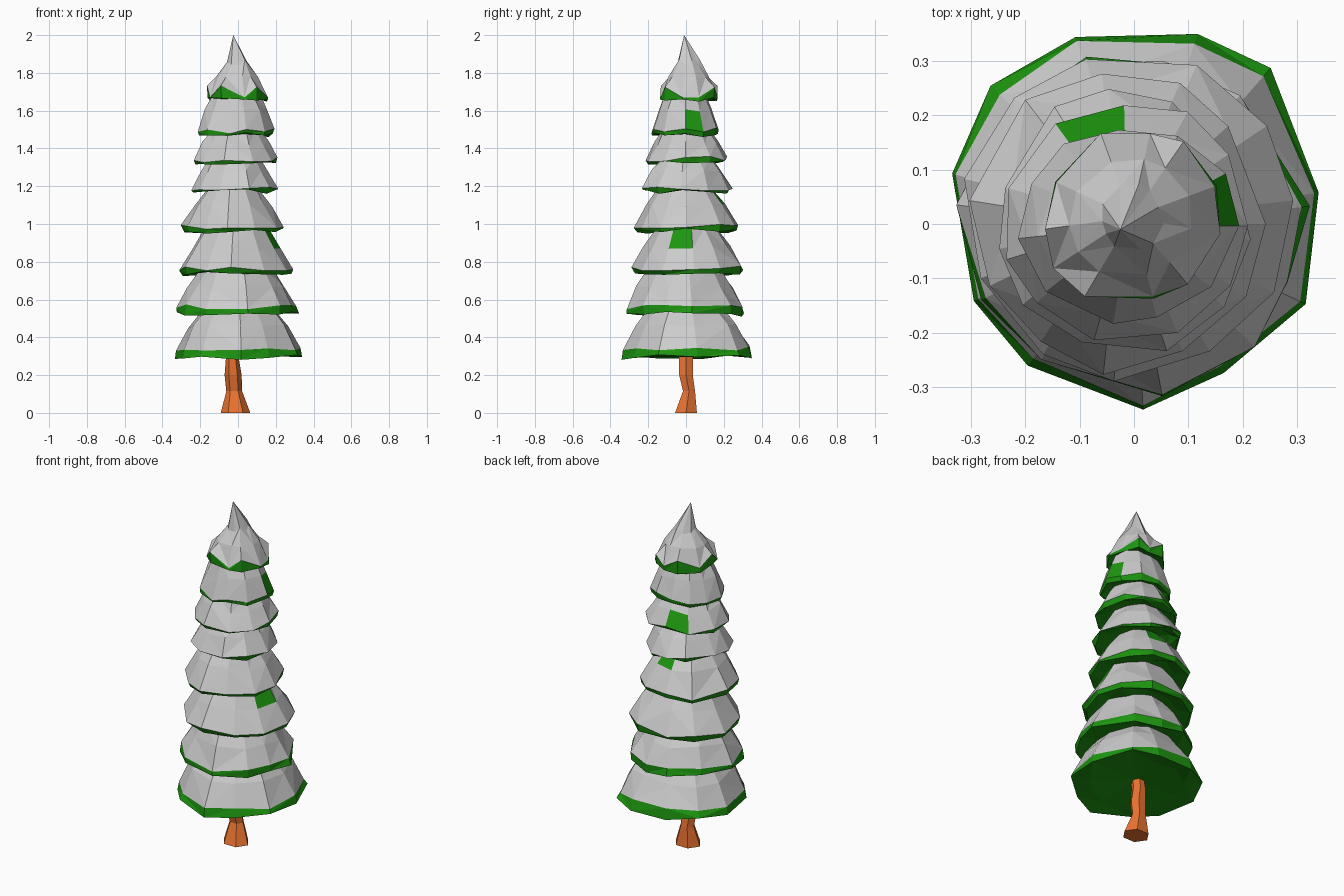
import bpy, math, random

if "Cube" in bpy.data.objects:
    bpy.data.objects.remove(bpy.data.objects["Cube"])

random.seed(7)


def material(name, rgb):
    m = bpy.data.materials.new(name)
    m.diffuse_color = (*rgb, 1)
    m.use_nodes = True
    m.node_tree.nodes["Principled BSDF"].inputs["Base Color"].default_value = m.diffuse_color
    return m


SNOW = material("snow", (0.8, 0.8, 0.8))
GREEN = material("needles", (0.012, 0.3, 0.005))
BARK = material("bark", (0.81, 0.17, 0.03))


def make_object(name, verts, faces, mats, idx=None):
    me = bpy.data.meshes.new(name)
    me.from_pydata(verts, [], faces)
    for m in mats:
        me.materials.append(m)
    if idx:
        me.polygons.foreach_set("material_index", idx)
    me.update()
    bpy.context.collection.objects.link(bpy.data.objects.new(name, me))


def fit(ring, box):
    """Scale a ring so that it fills the box x0, x1, y0, y1."""
    out = []
    xs, ys = [p[0] for p in ring], [p[1] for p in ring]
    for x, y, z in ring:
        u = (x - min(xs)) / (max(xs) - min(xs))
        v = (y - min(ys)) / (max(ys) - min(ys))
        out.append((box[0] + u * (box[1] - box[0]), box[2] + v * (box[3] - box[2]), z))
    return out


def jagged_tier(name, box, z0, z1, top_r, lip, apex=None, bare=None, dip=0.016, lip_f=0.97):
    """Snowy skirt: snow slope, green lip and hollow green underside."""
    n = 11
    cx, cy = (box[0] + box[1]) / 2, (box[2] + box[3]) / 2
    phase = random.uniform(0, 0.6)
    ang = [phase + (i + random.uniform(-0.22, 0.22)) * math.tau / n for i in range(n)]
    jit = [random.uniform(0.95, 1.03) for _ in ang]
    rim = fit([(math.cos(a) * j, math.sin(a) * j, 0) for a, j in zip(ang, jit)], box)

    def ring(f, z, dz, df=0.0):
        res = []
        for x, y, _ in rim:
            g = f + random.uniform(-df, df)
            res.append((cx + (x - cx) * g, cy + (y - cy) * g, z + random.uniform(-dz, dz)))
        return res

    half = (box[1] - box[0] + box[3] - box[2]) / 4
    t = top_r / half
    edge_z = z0 + lip
    rings = [ring(t, z1, 0.005, 0.03)]
    if apex:  # the crown is concave, with a zigzag hem
        rings.insert(0, ring(0.36, 1.86, 0.02, 0.05))
        edge = ring(0.96, edge_z, 0.005, 0.04)
        edge = [(x, y, z + (dip if i % 2 else -dip)) for i, (x, y, z) in enumerate(edge)]
    else:
        rings.append(ring(t + (1 - t) * 0.5, z1 + (edge_z - z1) * 0.47, 0.012, 0.02))
        edge = ring(1.96 - lip_f, edge_z, dip, 0.015)
    rings += [edge, ring(lip_f, z0 + 0.008, 0.014, 0.025), ring(0.72, z0 + 0.022, 0.014, 0.03)]
    verts = [p for r in rings for p in r]
    verts += [apex or (cx, cy, z1), (cx, cy, z0 + 0.05)]
    snow_rows = len(rings) - 3
    faces, idx = [], []
    # the side and row where a patch of snow has slipped off
    side, row = bare or (0, -1)
    gap = [abs((math.degrees(a + math.pi / n) - side + 180) % 360 - 180) for a in ang]
    bald = gap.index(min(gap))
    for i in range(n):
        j = (i + 1) % n
        faces.append((len(verts) - 2, i, j))
        idx.append(0)
        for k in range(len(rings) - 1):
            a, b, c, d = k * n + i, (k + 1) * n + i, (k + 1) * n + j, k * n + j
            faces += [(a, b, c), (a, c, d)] if i % 2 else [(a, b, d), (b, c, d)]
            idx += [int(k >= snow_rows)] * 2
            if i == bald and k == row:
                idx[-1] = idx[-2] = 1
        last = (len(rings) - 1) * n
        faces.append((last + j, last + i, len(verts) - 1))
        idx.append(1)
    make_object(name, verts, faces, [SNOW, GREEN], idx)


# Trunk: crooked six-sided column, flared at the foot
path = [(-0.013, 0.0, 0.0, 0.078, 0.058), (-0.02, 0.016, 0.115, 0.042, 0.032),
        (-0.026, 0.0, 0.2, 0.045, 0.036), (-0.03, 0.0, 0.29, 0.034, 0.038),
        (-0.02, 0.0, 0.4, 0.03, 0.03)]
N = 6
tv = [(x + rx * math.cos(i * math.tau / N), y + ry * math.sin(i * math.tau / N) * 1.15, z)
      for x, y, z, rx, ry in path for i in range(N)]
tf = [(k * N + i, k * N + (i + 1) % N, (k + 1) * N + (i + 1) % N, (k + 1) * N + i)
      for k in range(len(path) - 1) for i in range(N)]
tf += [tuple(reversed(range(N))), tuple(range(len(tv) - N, len(tv)))]
make_object("trunk", tv, tf, [BARK])

# Tiers from the bottom up: extents, rim height, slope top, top radius, lip,
# bare patch (side in degrees, row), lip spread
tiers = [
    ((-0.34, 0.34, -0.345, 0.345), 0.287, 0.56, 0.190, 0.058, None, 1.0),
    ((-0.33, 0.32, -0.325, 0.305), 0.515, 0.76, 0.190, 0.045, None, 0.985),
    ((-0.31, 0.29, -0.285, 0.305), 0.730, 0.98, 0.160, 0.037, (0, 0), 0.96),
    ((-0.30, 0.245, -0.275, 0.275), 0.955, 1.20, 0.135, 0.032, (70, 0), 0.96),
    ((-0.25, 0.215, -0.235, 0.245), 1.165, 1.35, 0.130, 0.022, None, 0.96),
    ((-0.235, 0.21, -0.215, 0.22), 1.320, 1.50, 0.125, 0.022, (107, 1), 0.96),
    ((-0.215, 0.195, -0.185, 0.175), 1.465, 1.69, 0.115, 0.030, (25, 1), 0.96),
]
for i, (box, z0, z1, r, lip, bare, spread) in enumerate(tiers):
    jagged_tier(f"branch_tier_{i + 1}", box, z0, z1, r, lip, bare=bare, lip_f=spread)
jagged_tier("crown_tier", (-0.17, 0.16, -0.145, 0.17), 1.65, 1.78, 0.108, 0.05,
            apex=(-0.025, -0.01, 2.0), dip=0.028)
